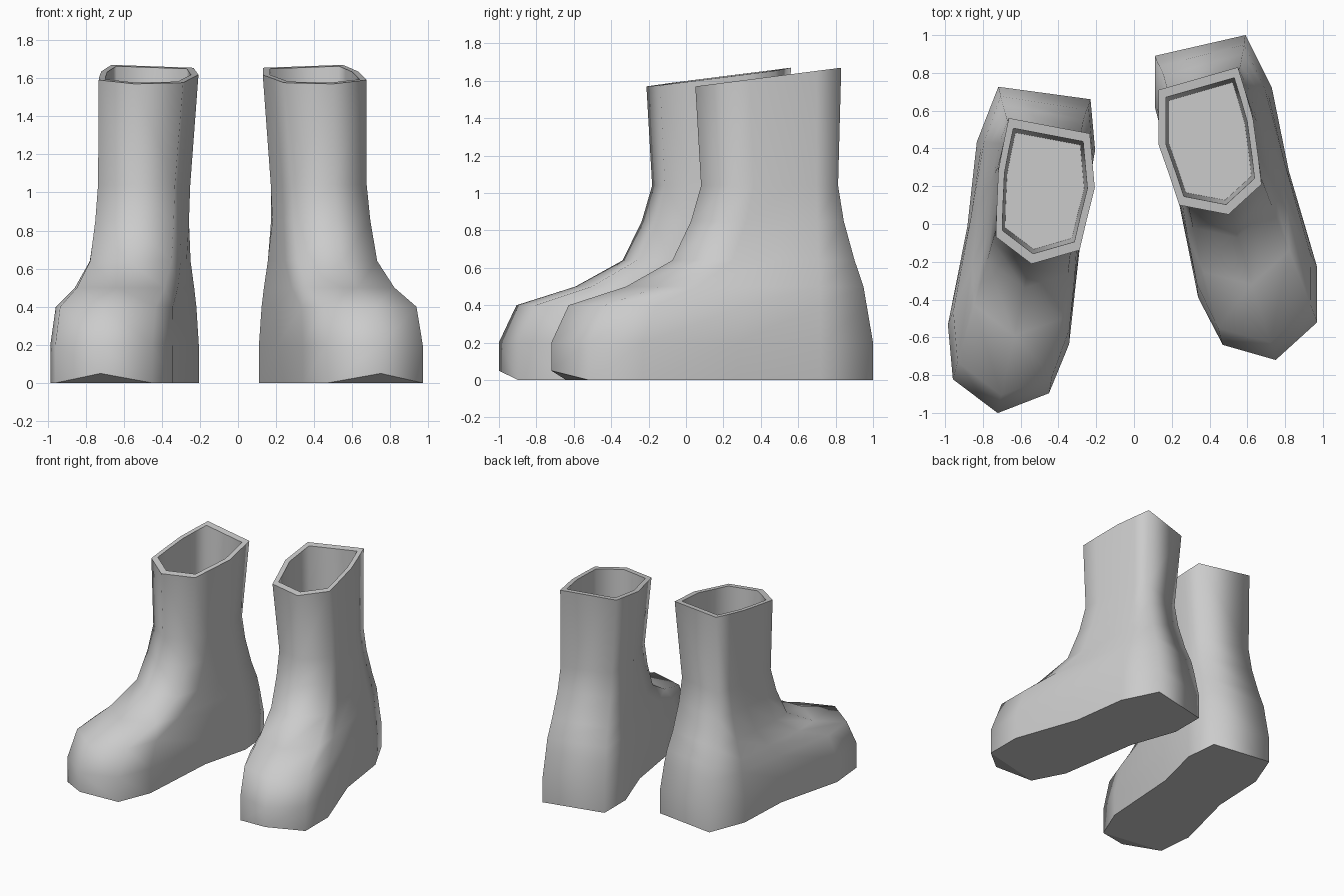
import bpy, bmesh
from math import radians
from mathutils import Matrix, Vector

if "Cube" in bpy.data.objects:
    bpy.data.objects.remove(bpy.data.objects["Cube"], do_unlink=True)

GREY = (0.6, 0.6, 0.6, 1)
grey = bpy.data.materials.new("plain_grey")
grey.use_nodes = True
grey.diffuse_color = GREY
grey.node_tree.nodes["Principled BSDF"].inputs["Base Color"].default_value = GREY

# Outlines run from the outer heel corner, along the inner side, round the toe and back
SOLE = [(.59, 1.0), (.11, .89), (.11, .62), (.24, .25), (.34, -.39), (.47, -.64),
        (.75, -.72), (.97, -.52), (.97, -.23), (.79, .28), (.73, .72)]
CUFF = [(.55, .83), (.13, .71), (.13, .56), (.13, .42), (.19, .25), (.24, .10),
        (.50, .05), (.675, .21), (.66, .34), (.63, .56), (.59, .70)]
COUNT, INNER_WAIST, TIP, OUTER_WAIST = 11, 3, 6, 9
FRONT = range(4, 9)

# height, toe blend, heel blend, ankle pinch, waist bulge
LEVELS = [(0, 0, 0, 0, 0), (.2, 0, 0, 0, .03), (.4, .12, .2, .01, .03),
          (.5, .52, .3, .02, .02), (.64, .84, .58, .035, 0),
          (.85, .97, .92, .045, 0), (1.04, 1.04, 1.1, .05, 0)]


def cuff_height(y):
    return 1.57 + .1 * (y - .05) / .78


def level_ring(height, toe, heel, pinch, bulge):
    points = []
    for i in range(COUNT):
        blend = toe if i in FRONT else heel
        if i in (INNER_WAIST, OUTER_WAIST):
            blend = (toe + heel) / 2
        p = Vector(SOLE[i]).lerp(Vector(CUFF[i]), blend)
        p.x += pinch * (1 if p.x < .4 else .25)
        p.x += bulge * ((i == OUTER_WAIST) - (i == INNER_WAIST))
        # the toe tip lifts off the ground
        z = .05 if i == TIP and height == 0 else height
        points.append((p.x, p.y, z))
    return points


def cuff_ring(scale, floor=None):
    centre = Vector((.41, .43))
    ring = [centre + (Vector(p) - centre) * scale for p in CUFF]
    return [(p.x, p.y, cuff_height(p.y) if floor is None else floor) for p in ring]


def build_boot(name, matrix, mirrored):
    bm = bmesh.new()
    outlines = [level_ring(*level) for level in LEVELS]
    outlines += [cuff_ring(1), cuff_ring(.86), cuff_ring(.80, 1.0)]
    rings = [[bm.verts.new(p) for p in outline] for outline in outlines]

    # walls, rim and lining
    for low, high in zip(rings, rings[1:]):
        for i in range(COUNT):
            j = (i + 1) % COUNT
            bm.faces.new((low[i], low[j], high[j], high[i])).smooth = True

    # sole with raised toe, and floor of the opening
    sole = rings[0]
    bm.faces.new(sole[TIP - 1:TIP + 2])
    bm.faces.new(sole[:TIP] + sole[TIP + 1:])
    bm.faces.new(rings[-1])

    # hard edges round the sole, rim and floor
    for ring in (sole, rings[-3], rings[-2], rings[-1]):
        for i in range(COUNT):
            bm.edges.get((ring[i], ring[(i + 1) % COUNT])).smooth = False

    bm.transform(matrix)
    bmesh.ops.recalc_face_normals(bm, faces=bm.faces)
    mesh = bpy.data.meshes.new(name)
    bm.to_mesh(mesh)
    bm.free()
    mesh.materials.append(grey)
    bpy.context.collection.objects.link(bpy.data.objects.new(name, mesh))


# The right boot is a mirrored copy, turned a little and set forward
flip = Matrix.Scale(-1, 4, (1, 0, 0))
turn = Matrix.Rotation(radians(-5.2), 4, "Z")
build_boot("left_boot", Matrix.Identity(4), False)
build_boot("right_boot", flip @ Matrix.Translation((.04, -.216, 0)) @ turn, True)
